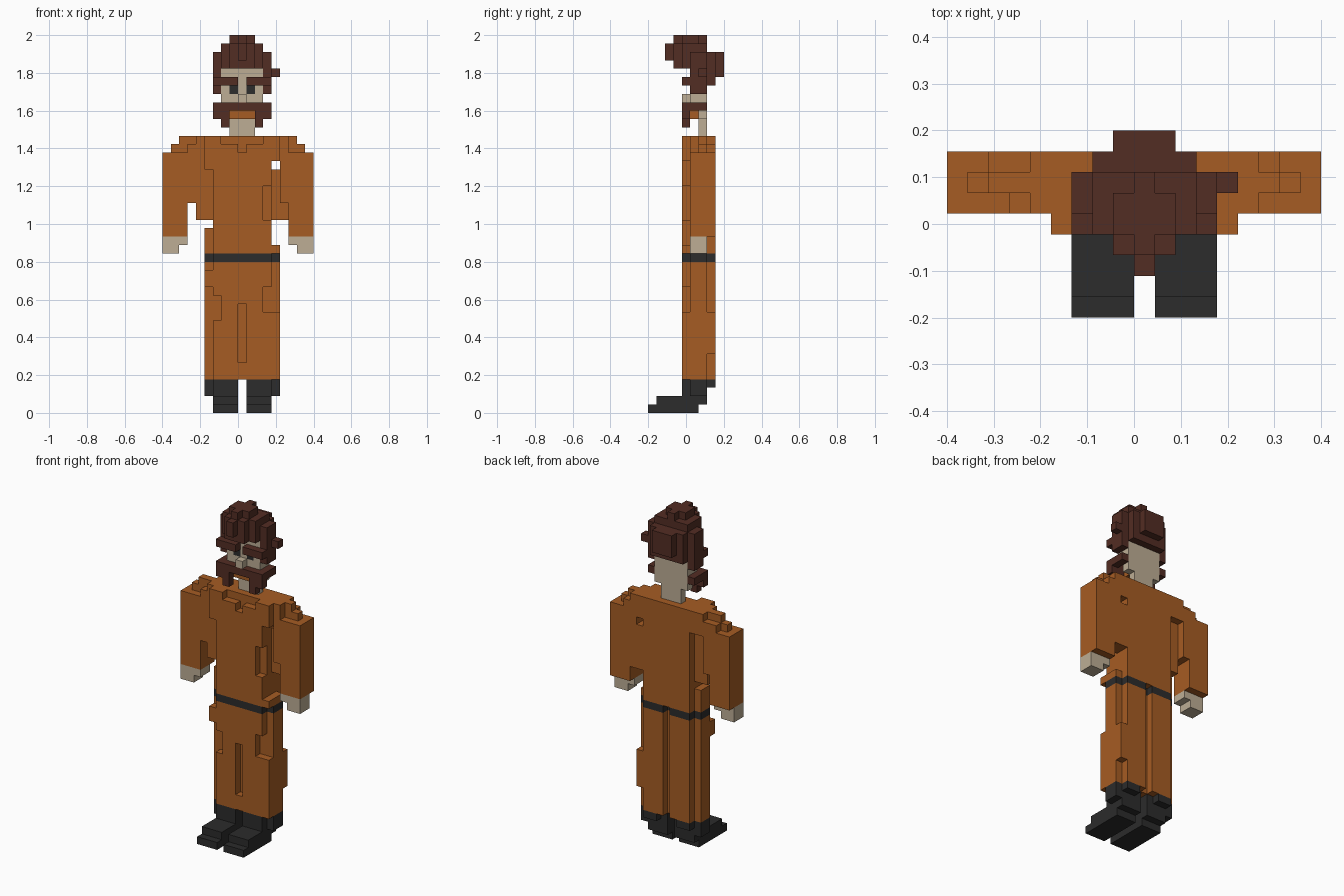
import bpy
import bmesh
from mathutils import Vector

if "Cube" in bpy.data.objects:
    bpy.data.objects.remove(bpy.data.objects["Cube"], do_unlink=True)

CELL = 2 / 45
BODY_AXIS, ARM_AXIS = 19, 18   # sums of mirrored cell edges
parts = {}                     # part name -> set of occupied cells


def cells(x, y, z):
    return {(i, j, k) for i in range(*x) for j in range(*y) for k in range(*z)}


def fill(part, x, y, z):
    parts.setdefault(part, set()).update(cells(x, y, z))


def carve(part, x, y, z):
    parts[part] -= cells(x, y, z)


def mirrored(x, axis):
    return (axis - x[1], axis - x[0])


def pair(action, part, x, y, z, axis=BODY_AXIS):
    action("right_" + part, x=x, y=y, z=z)
    action("left_" + part, x=mirrored(x, axis), y=y, z=z)


def both(action, part, x, y, z):
    action(part, x=x, y=y, z=z)
    action(part, x=mirrored(x, BODY_AXIS), y=y, z=z)


# Shoes
pair(fill, "shoe", x=(6, 9), y=(0, 6), z=(0, 1))
pair(fill, "shoe", x=(6, 9), y=(1, 7), z=(1, 2))
pair(fill, "shoe", x=(6, 9), y=(4, 7), z=(2, 4))
pair(fill, "shoe", x=(5, 6), y=(5, 7), z=(2, 4))
pair(fill, "shoe", x=(6, 8), y=(7, 8), z=(3, 4))

# Trouser legs with their stepped side folds
pair(fill, "leg", x=(6, 9), y=(4, 8), z=(4, 18))
pair(fill, "leg", x=(5, 6), y=(5, 7), z=(4, 18))
fill("right_leg", x=(5, 6), y=(4, 5), z=(15, 17))
carve("right_leg", x=(6, 7), y=(4, 5), z=(11, 14))
fill("left_leg", x=(13, 14), y=(4, 5), z=(4, 12))
carve("left_leg", x=(12, 13), y=(4, 5), z=(12, 15))
fill("left_leg", x=(13, 14), y=(7, 8), z=(7, 12))
fill("crotch", x=(9, 10), y=(5, 7), z=(4, 18))
fill("crotch", x=(9, 10), y=(4, 5), z=(13, 18))
fill("crotch", x=(9, 10), y=(4, 5), z=(4, 6))

# Belt
fill("belt", x=(6, 13), y=(4, 8), z=(18, 19))
both(fill, "belt", x=(5, 6), y=(5, 7), z=(18, 19))
carve("belt", x=(9, 10), y=(7, 8), z=(18, 19))

# Jacket body, hips and collar
fill("torso", x=(6, 13), y=(4, 8), z=(19, 33))
fill("torso", x=(5, 6), y=(5, 7), z=(19, 22))
fill("torso", x=(13, 14), y=(4, 7), z=(19, 20))
fill("torso", x=(4, 6), y=(5, 7), z=(23, 30))
fill("torso", x=(13, 15), y=(6, 8), z=(23, 29))
fill("torso", x=(5, 6), y=(4, 5), z=(29, 33))
fill("torso", x=(13, 14), y=(4, 5), z=(30, 33))
carve("torso", x=(12, 13), y=(4, 5), z=(23, 27))
carve("torso", x=(7, 12), y=(4, 5), z=(32, 33))
carve("torso", x=(9, 10), y=(4, 5), z=(31, 32))

# Shoulders, stepping down outwards
fill("shoulders", x=(4, 6), y=(5, 8), z=(30, 33))
fill("shoulders", x=(13, 15), y=(5, 8), z=(30, 33))
fill("shoulders", x=(2, 16), y=(6, 7), z=(31, 33))
fill("shoulders", x=(1, 17), y=(6, 7), z=(31, 32))
fill("shoulders", x=(3, 15), y=(5, 8), z=(31, 32))
fill("shoulders", x=(2, 16), y=(6, 8), z=(31, 32))

# Sleeves and hands
pair(fill, "sleeve", x=(0, 3), y=(5, 8), z=(21, 31), axis=ARM_AXIS)
pair(fill, "sleeve", x=(3, 4), y=(5, 8), z=(25, 31), axis=ARM_AXIS)
fill("right_sleeve", x=(4, 5), y=(5, 7), z=(23, 31))
fill("left_sleeve", x=(14, 15), y=(5, 8), z=(25, 31))
pair(fill, "hand", x=(0, 3), y=(5, 7), z=(20, 21), axis=ARM_AXIS)
pair(fill, "hand", x=(0, 2), y=(5, 7), z=(19, 20), axis=ARM_AXIS)

# Neck, head and nose
fill("head", x=(8, 11), y=(6, 7), z=(33, 36))
fill("head", x=(7, 12), y=(6, 7), z=(35, 41))
fill("head", x=(7, 12), y=(5, 6), z=(37, 41))
fill("nose", x=(9, 10), y=(4, 5), z=(37, 38))
fill("mouth", x=(8, 11), y=(5, 6), z=(35, 36))
both(fill, "eyes", x=(8, 9), y=(5, 6), z=(38, 39))
carve("head", x=(8, 9), y=(5, 6), z=(38, 39))
carve("head", x=(10, 11), y=(5, 6), z=(38, 39))

# Brows, moustache and whiskers
both(fill, "brows", x=(6, 9), y=(4, 5), z=(39, 40))
fill("moustache", x=(8, 11), y=(4, 6), z=(36, 37))
both(fill, "whiskers", x=(6, 8), y=(4, 5), z=(35, 37))
both(fill, "whiskers", x=(7, 8), y=(4, 5), z=(34, 35))
both(fill, "whiskers", x=(6, 7), y=(5, 7), z=(36, 37))

# Hair: rounded crown, fringe, sides and back
fill("hair", x=(8, 11), y=(4, 6), z=(44, 45))
fill("hair", x=(9, 10), y=(3, 7), z=(44, 45))
fill("hair", x=(7, 12), y=(4, 7), z=(43, 44))
fill("hair", x=(8, 11), y=(3, 7), z=(43, 44))
fill("hair", x=(9, 10), y=(2, 3), z=(42, 44))
fill("hair", x=(7, 12), y=(4, 8), z=(41, 43))
fill("hair", x=(8, 11), y=(3, 4), z=(41, 43))
fill("hair", x=(7, 12), y=(7, 8), z=(39, 43))
fill("hair", x=(8, 11), y=(8, 9), z=(40, 43))
both(fill, "hair", x=(6, 7), y=(5, 7), z=(39, 43))
both(fill, "hair", x=(6, 7), y=(5, 7), z=(38, 39))
fill("hair", x=(13, 14), y=(6, 7), z=(40, 41))


def material(name, colour):
    mat = bpy.data.materials.new(name)
    mat.use_nodes = True
    mat.diffuse_color = (*colour, 1)
    mat.node_tree.nodes["Principled BSDF"].inputs["Base Color"].default_value = (*colour, 1)
    return mat


orange = material("orange cloth", (.38, .107, .017))
brown = material("dark brown hair", (.086, .026, .017))
skin = material("pale skin", (.51, .42, .3))
black = material("soft black", (.025, .025, .025))
colours = {"hair": brown, "brows": brown, "moustache": brown, "whiskers": brown,
           "head": skin, "nose": skin, "hand": skin,
           "shoe": black, "belt": black, "eyes": black}

# Turn each part into a clean blocky shell, without hidden inner faces
solid = set().union(*parts.values())
for name, blocks in parts.items():
    bm = bmesh.new()
    for cell in sorted(blocks):
        for axis in range(3):
            for side in (-1, 1):
                normal = Vector((0, 0, 0))
                normal[axis] = side
                if tuple(int(c + n) for c, n in zip(cell, normal)) in solid:
                    continue
                u = Vector((0, 0, 0))
                u[(axis + 1) % 3] = .5
                v = normal.cross(u)
                centre = Vector(cell) + Vector((.5, .5, .5)) + normal / 2 - Vector((9, 4.5, 0))
                corners = (-u - v, u - v, u + v, -u + v)
                bm.faces.new([bm.verts.new((centre + c) * CELL) for c in corners])
    bmesh.ops.remove_doubles(bm, verts=bm.verts, dist=CELL / 100)
    bmesh.ops.dissolve_limit(bm, angle_limit=.01, verts=bm.verts, edges=bm.edges)
    mesh = bpy.data.meshes.new(name)
    bm.to_mesh(mesh)
    bm.free()
    mesh.materials.append(colours.get(name.split("_")[-1], orange))
    bpy.context.collection.objects.link(bpy.data.objects.new(name, mesh))
